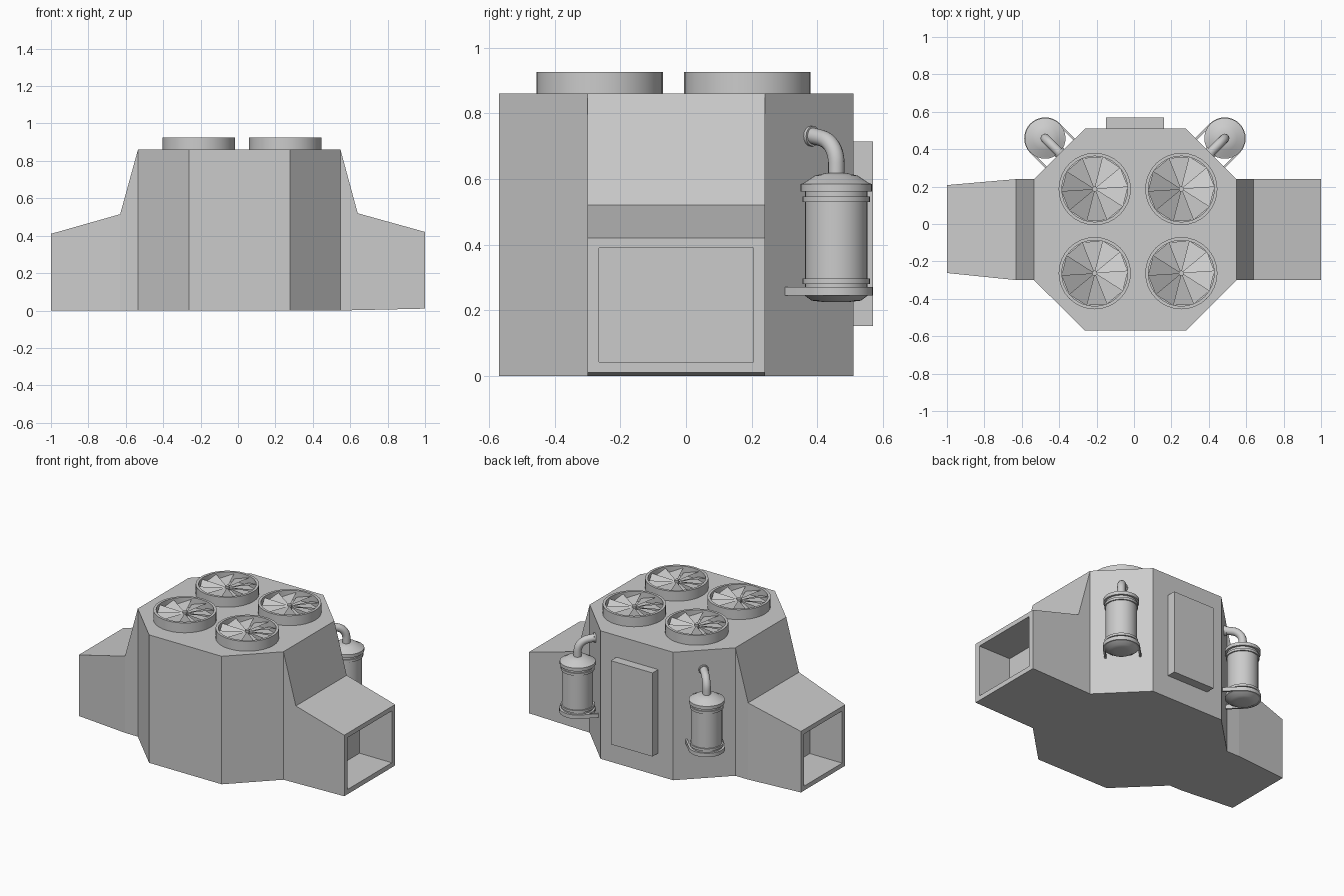
import bpy, bmesh, math
from mathutils import Vector

if "Cube" in bpy.data.objects:
    bpy.data.objects.remove(bpy.data.objects["Cube"])


def make(name, verts, faces, smooth=False):
    me = bpy.data.meshes.new(name)
    bm = bmesh.new()
    vs = [bm.verts.new(v) for v in verts]
    for f in faces:
        bm.faces.new([vs[i] for i in f])
    bmesh.ops.recalc_face_normals(bm, faces=bm.faces)
    bm.to_mesh(me)
    bm.free()
    ob = bpy.data.objects.new(name, me)
    bpy.context.collection.objects.link(ob)
    if smooth:
        bpy.ops.object.select_all(action='DESELECT')
        ob.select_set(True)
        bpy.context.view_layer.objects.active = ob
        bpy.ops.object.shade_smooth_by_angle(angle=math.radians(35))
    return ob


def loft(name, rings, cap_start=True, cap_end=True, closed=False, smooth=False):
    """Skin a list of equal-length vertex rings."""
    n, m = len(rings[0]), len(rings)
    faces = []
    for k in range(m if closed else m - 1):
        a, b = k * n, ((k + 1) % m) * n
        for i in range(n):
            j = (i + 1) % n
            faces.append((a + i, a + j, b + j, b + i))
    if cap_start and not closed:
        faces.append(tuple(range(n)))
    if cap_end and not closed:
        faces.append(tuple(range((m - 1) * n, m * n)))
    return make(name, [v for r in rings for v in r], faces, smooth)


def lathe(name, cx, cy, profile, seg=32, closed=False):
    rings = [[(cx + r * math.cos(2 * math.pi * i / seg),
               cy + r * math.sin(2 * math.pi * i / seg), z) for i in range(seg)]
             for r, z in profile]
    return loft(name, rings, closed=closed, smooth=True)


# Octagonal housing
octagon = [(-.262, -.57), (.278, -.57), (.548, -.30), (.548, .24),
           (.278, .51), (-.262, .51), (-.535, .24), (-.535, -.30)]
loft("housing", [[(x, y, z) for x, y in octagon] for z in (0, .86)])

# Side ducts: sections (x, y0, y1, z0, z1), ending in a framed recess
ducts = {
    "right_duct": [(.548, -.30, .24, 0, .86), (.64, -.30, .24, .002, .52),
                   (1.0, -.30, .24, .01, .42), (1.0, -.265, .205, .042, .39),
                   (.76, -.265, .205, .042, .39)],
    "left_duct": [(-.535, -.30, .24, 0, .86), (-.63, -.30, .24, 0, .515),
                  (-1.0, -.262, .208, 0, .41), (-1.0, -.23, .177, .03, .38),
                  (-.76, -.23, .177, .03, .38)],
}
for name, secs in ducts.items():
    loft(name, [[(x, a, c), (x, b, c), (x, b, d), (x, a, d)]
                for x, a, b, c, d in secs], cap_start=False)

# Rear access panel
loft("rear_panel", [[(-.15, y, .152), (.16, y, .152), (.16, y, .714), (-.15, y, .714)]
                    for y in (.505, .57)])

# Roof fans: ring shroud, hub and pitched blades
BLADES = 10
for fx in (-.21, .253):
    for fy in (-.263, .187):
        lathe("fan_shroud", fx, fy, [(.193, .855), (.193, .926), (.176, .926), (.176, .855)],
              closed=True)
        lathe("fan_hub", fx, fy, [(.014, .86), (.014, .915)], seg=12)
        verts, faces = [], []
        for k in range(BLADES):
            a0 = 2 * math.pi * (k + .1) / BLADES
            a1 = a0 + 2 * math.pi / BLADES
            base = len(verts)
            for r, ang, z in ((.01, a0, .905), (.178, a0, .915), (.178, a1, .88), (.01, a1, .89)):
                verts.append((fx + r * math.cos(ang), fy + r * math.sin(ang), z))
            faces.append(tuple(range(base, base + 4)))
        make("fan_blades", verts, faces)

# Tank silhouette from bottom to top, with paired clamp rings
tank = [(.04, .225), (.075, .229), (.097, .245), (.108, .25), (.108, .268), (.095, .268),
        (.095, .28), (.103, .28), (.103, .296), (.095, .296),
        (.095, .53), (.103, .53), (.103, .546), (.095, .546),
        (.095, .562), (.109, .562), (.109, .584), (.1, .587), (.065, .61), (.03, .618)]

for side, cx in ((-1, -.475), (1, .485)):
    cy = .458
    lathe("tank", cx, cy, tank)
    inward = Vector((-side, -1, 0)).normalized()
    across = Vector((-inward.y, inward.x, 0))
    up = Vector((0, 0, 1))
    center = Vector((cx, cy, 0))

    # Elbow pipe from the tank top into the housing
    path = [(Vector((cx, cy, .60)), 0), (Vector((cx, cy, .65)), 0)]
    R = .075
    for k in range(1, 9):
        t = math.radians(80) * k / 8
        path.append((center + inward * R * (1 - math.cos(t)) + up * (.65 + R * math.sin(t)), t))
    end_dir = inward * math.sin(t) + up * math.cos(t)
    path.append((path[-1][0] + end_dir * .07, t))
    rings = []
    for p, t in path:
        n = inward * math.cos(t) - up * math.sin(t)
        rings.append([p + .025 * (n * math.cos(q) + across * math.sin(q))
                      for q in (2 * math.pi * i / 16 for i in range(16))])
    loft("elbow_pipe", rings, smooth=True)
    # Pipe collar where it meets the housing
    p = center + inward * .105 + up * .73
    loft("pipe_collar", [[p + inward * d + .031 * (up * math.cos(q) + across * math.sin(q))
                          for q in (2 * math.pi * i / 16 for i in range(16))]
                         for d in (-.006, .02)], smooth=True)

    # U-shaped strap holding the tank to the housing
    rings = []

    def section(p, out):
        rings.append([p + out * w + up * z
                      for w, z in ((0, .244), (.012, .244), (.012, .27), (0, .27))])

    section(center + inward * .12 + across * .1, across)
    for k in range(17):
        t = math.pi * k / 16
        d = across * math.cos(t) - inward * math.sin(t)
        section(center + d * .1, d)
    section(center + inward * .12 - across * .1, -across)
    loft("tank_strap", rings, smooth=True)
